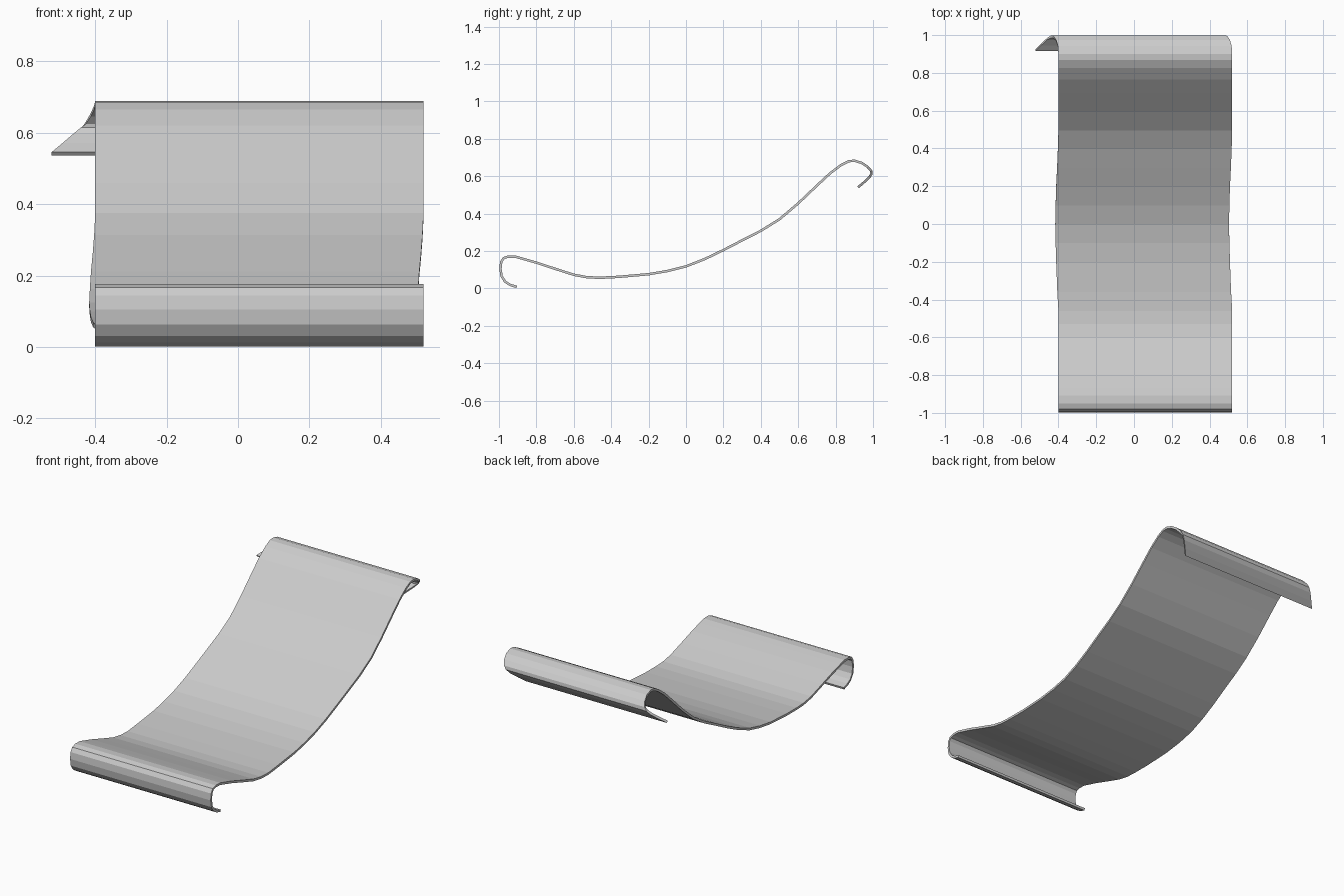
import bpy, bmesh
from mathutils import Vector

WIDTH, THICK = 0.92, 0.013

# Centreline of the bent sheet, front lip to rear hook: (y, z, sideways shift)
PATH = [
    (-0.905, 0.008, 0), (-0.94, 0.019, 0), (-0.967, 0.036, 0), (-0.986, 0.065, 0),
    (-0.992, 0.105, 0), (-0.988, 0.142, 0), (-0.975, 0.162, 0), (-0.95, 0.17, 0),
    (-0.91, 0.169, 0), (-0.87, 0.158, 0), (-0.8, 0.138, 0), (-0.7, 0.105, 0),
    (-0.6, 0.073, 0), (-0.53, 0.06, 0), (-0.46, 0.057, 0), (-0.36, 0.062, -.006),
    (-0.2, 0.076, -.012), (-0.1, 0.093, -.015), (0, 0.118, -.017), (0.1, 0.157, -.015),
    (0.2, 0.205, -.012), (0.3, 0.257, -.007), (0.4, 0.308, -.003), (0.5, 0.37, 0),
    (0.6, 0.455, 0), (0.7, 0.55, 0), (0.77, 0.615, 0), (0.83, 0.66, 0),
    (0.87, 0.68, 0), (0.9, 0.683, 0), (0.94, 0.671, -.003), (0.97, 0.651, -.012),
    (0.99, 0.628, -.026), (0.992, 0.613, -.04), (0.98, 0.594, -.06),
    (0.95, 0.566, -.092), (0.92, 0.541, -.122),
]

# Cross-section at every path point, offset to both sides of the centreline
bm = bmesh.new()
rings = []
for i, (y, z, s) in enumerate(PATH):
    a, b = PATH[max(i - 1, 0)], PATH[min(i + 1, len(PATH) - 1)]
    n = Vector((0, a[1] - b[1], b[0] - a[0])).normalized() * THICK / 2
    left, right = Vector((-0.4 + s, y, z)), Vector((-0.4 + WIDTH + s, y, z))
    rings.append([bm.verts.new(p) for p in (left + n, right + n, right - n, left - n)])

# Skin between sections, then close both ends
for r, q in zip(rings, rings[1:]):
    for k in range(4):
        m = (k + 1) % 4
        bm.faces.new((r[k], r[m], q[m], q[k]))
bm.faces.new(rings[0])
bm.faces.new(rings[-1][::-1])
bmesh.ops.recalc_face_normals(bm, faces=bm.faces)

mesh = bpy.data.meshes.new("curved_seat_sheet")
bm.to_mesh(mesh)
bm.free()
bpy.context.collection.objects.link(bpy.data.objects.new("curved_seat_sheet", mesh))
